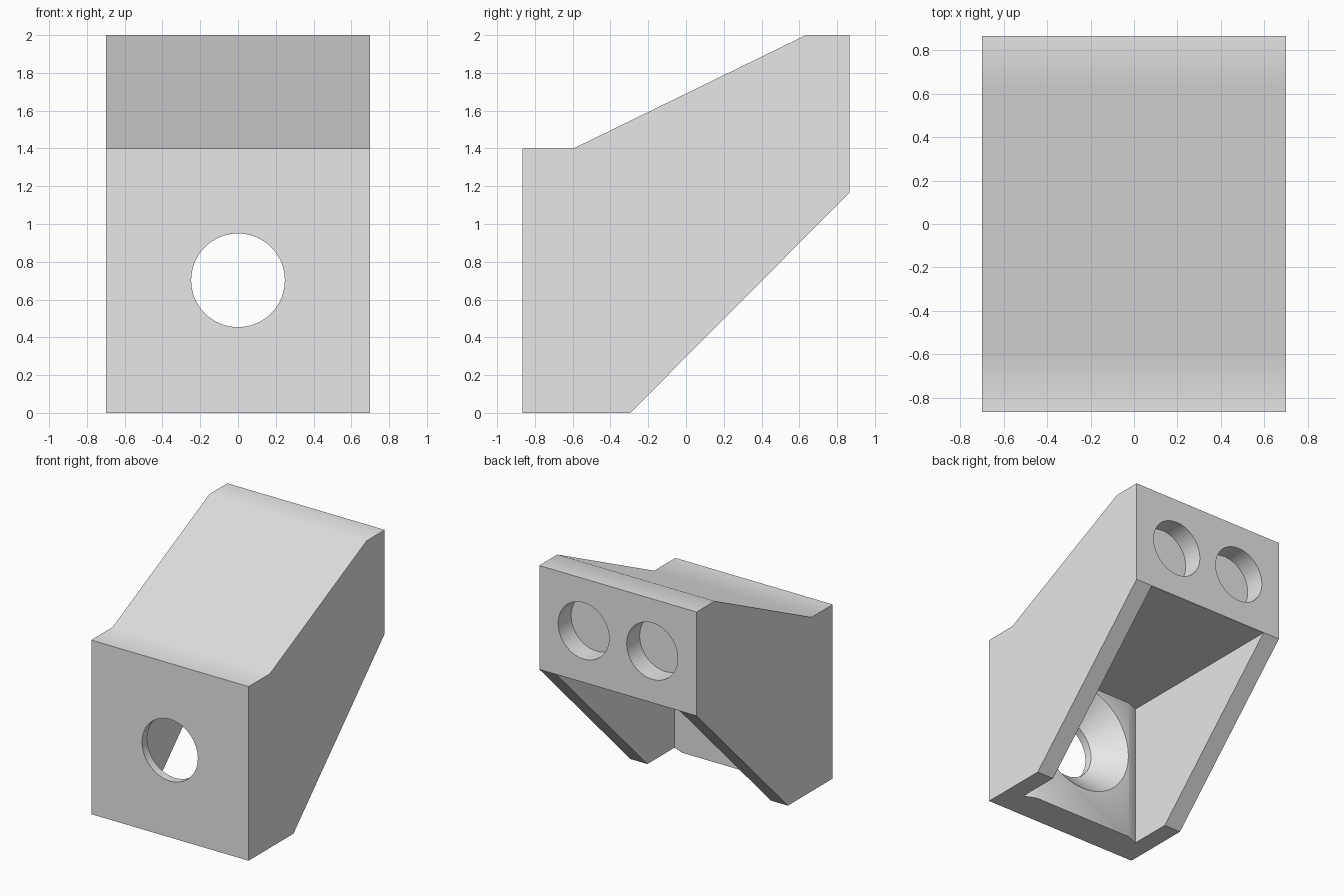
import bpy, bmesh, math
from mathutils import Matrix, Vector

if "Cube" in bpy.data.objects:
    bpy.data.objects.remove(bpy.data.objects["Cube"], do_unlink=True)


def finish(name, bm):
    bmesh.ops.recalc_face_normals(bm, faces=bm.faces)
    mesh = bpy.data.meshes.new(name)
    bm.to_mesh(mesh)
    bm.free()
    obj = bpy.data.objects.new(name, mesh)
    bpy.context.collection.objects.link(obj)
    return obj


def prism(name, points, depth):
    """Extrude a closed outline of 3D points along a vector."""
    bm = bmesh.new()
    face = bm.faces.new([bm.verts.new(p) for p in points])
    new = bmesh.ops.extrude_face_region(bm, geom=[face], use_keep_orig=True)["geom"]
    bmesh.ops.translate(bm, vec=depth, verts=[v for v in new if isinstance(v, bmesh.types.BMVert)])
    return finish(name, bm)


def bore(name, x, z, y0, y1, r0, r1):
    """Round cutter along y, from radius r0 at y0 to r1 at y1."""
    bm = bmesh.new()
    place = Matrix.Translation((x, (y0 + y1) / 2, z)) @ Matrix.Rotation(-math.pi / 2, 4, "X")
    bmesh.ops.create_cone(bm, cap_ends=True, segments=64, radius1=r0, radius2=r1,
                          depth=y1 - y0, matrix=place)
    return finish(name, bm)


def cut(body, cutter):
    mod = body.modifiers.new("cut", "BOOLEAN")
    mod.operation, mod.solver, mod.object = "DIFFERENCE", "EXACT", cutter
    bpy.context.view_layer.objects.active = body
    bpy.ops.object.modifier_apply(modifier=mod.name)
    bpy.data.objects.remove(cutter, do_unlink=True)


# Solid body from its side profile
half = 0.7
profile = [(-0.865, 0), (-0.295, 0), (0.865, 1.165), (0.865, 2),
           (0.635, 2), (-0.595, 1.4), (-0.865, 1.4)]
body = prism("bracket_body", [(-half, y, z) for y, z in profile], Vector((2 * half, 0, 0)))

# Hollow open below and behind, with shallow bevels beside the front wall
side = [(0.55, 1.5), (0.55, -0.64), (0.455, -0.6)]
outline = side + [(-x, y) for x, y in reversed(side)]
cut(body, prism("hollow_cutter", [(x, y, -0.5) for x, y in outline], Vector((0, 0, 1.663))))

# Front hole with a countersink on the inside
hole_z, hole_r = 0.702, 0.248
cut(body, bore("front_hole_cutter", 0, hole_z, -1, -0.7, hole_r, hole_r))
cut(body, bore("countersink_cutter", 0, hole_z, -0.8, -0.595, hole_r, 0.453))

# Pair of blind sockets in the back face
for x in (-0.305, 0.305):
    cut(body, bore("socket_cutter", x, 1.58, 0.7, 1, 0.227, 0.227))

# Plain grey finish
grey = bpy.data.materials.new("plain_grey")
grey.use_nodes = True
colour = (0.8, 0.8, 0.8, 1)
grey.diffuse_color = colour
grey.node_tree.nodes["Principled BSDF"].inputs["Base Color"].default_value = colour
body.data.materials.clear()
body.data.materials.append(grey)

bpy.ops.object.select_all(action="DESELECT")
body.select_set(True)
bpy.context.view_layer.objects.active = body
bpy.ops.object.shade_smooth_by_angle(angle=math.radians(30))
